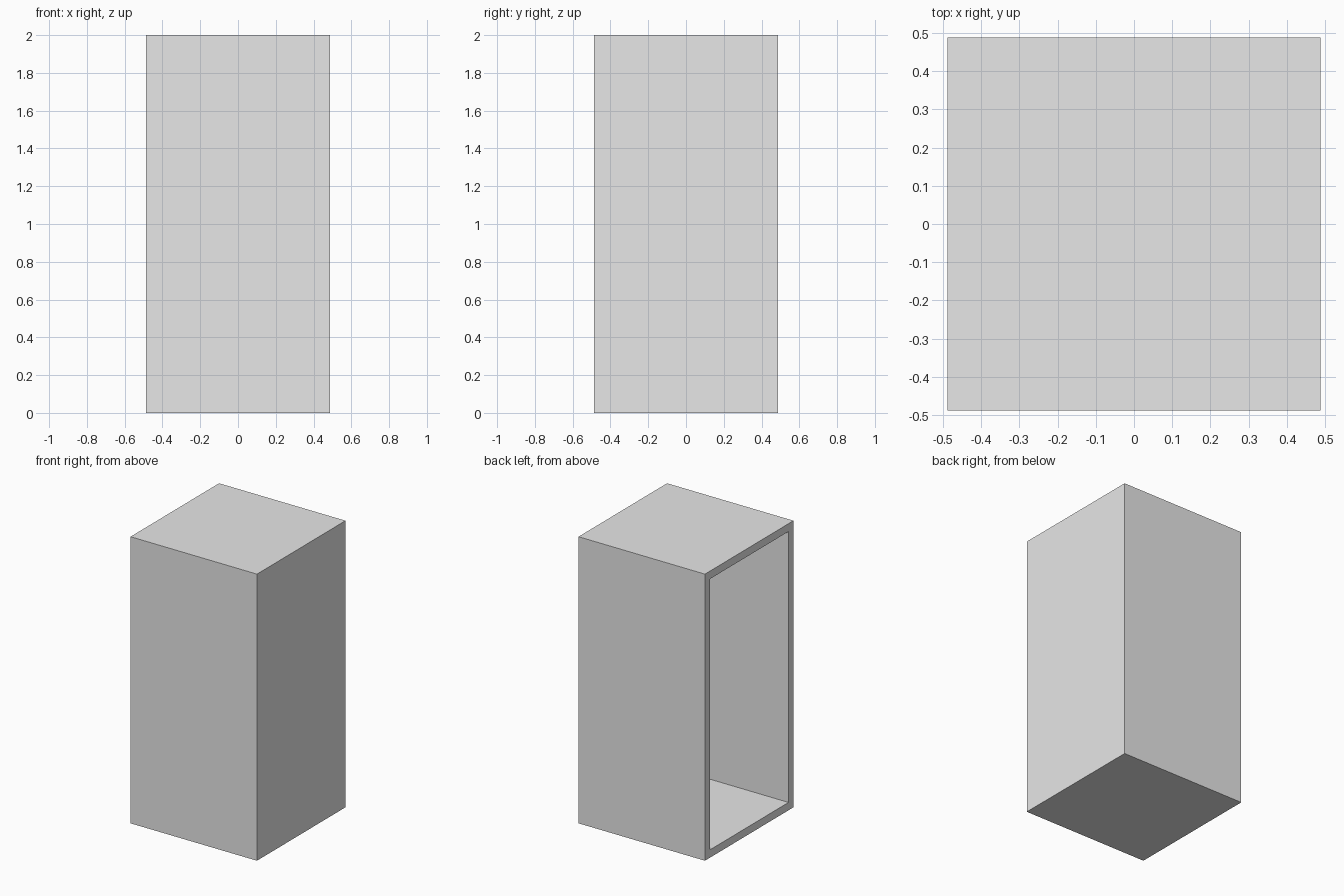
import bpy
import bmesh

# Remove the default object
cube = bpy.data.objects.get("Cube")
if cube:
    bpy.data.objects.remove(cube, do_unlink=True)

WIDTH, HEIGHT, WALL = 0.976, 2.0, 0.055

# Plain grey material
grey = bpy.data.materials.new("light_grey")
grey.use_nodes = True
colour = (0.8, 0.8, 0.8, 1.0)
grey.diffuse_color = colour
grey.node_tree.nodes["Principled BSDF"].inputs["Base Color"].default_value = colour

# Tall box
bm = bmesh.new()
bmesh.ops.create_cube(bm, size=1.0)
bmesh.ops.scale(bm, vec=(WIDTH, WIDTH, HEIGHT), verts=bm.verts)
bmesh.ops.translate(bm, vec=(0, 0, HEIGHT / 2), verts=bm.verts)

# Open side: inset a rim, then push the panel back to hollow the cabinet
bm.normal_update()
side = min(bm.faces, key=lambda f: f.normal.x)
bmesh.ops.inset_region(bm, faces=[side], thickness=WALL, use_even_offset=True)
pushed = bmesh.ops.extrude_discrete_faces(bm, faces=[side])["faces"]
bmesh.ops.translate(bm, vec=(WIDTH - WALL, 0, 0), verts=pushed[0].verts)
bmesh.ops.recalc_face_normals(bm, faces=bm.faces)

mesh = bpy.data.meshes.new("cabinet_shell")
bm.to_mesh(mesh)
bm.free()
mesh.materials.append(grey)
shell = bpy.data.objects.new("cabinet_shell", mesh)
bpy.context.scene.collection.objects.link(shell)
